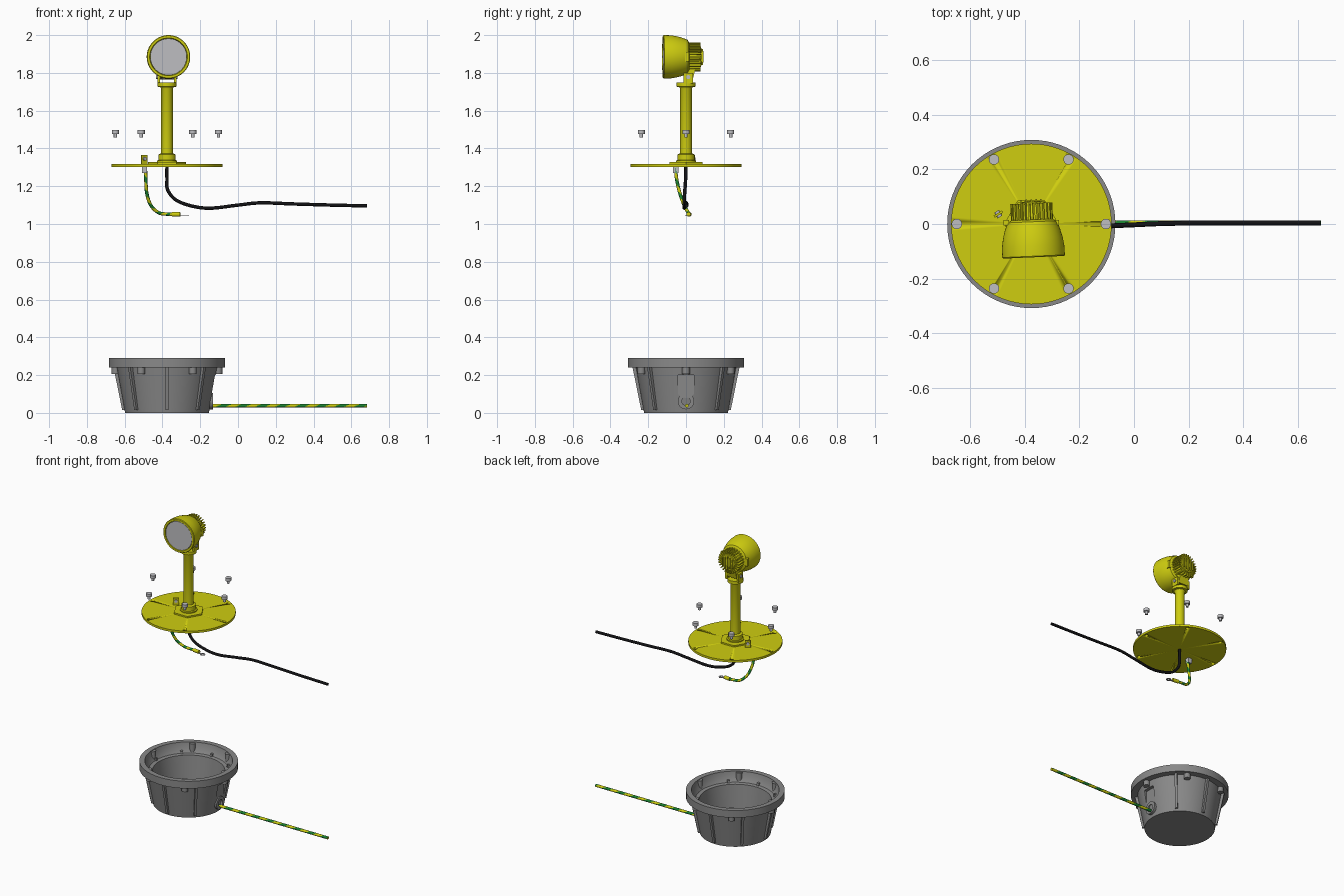
import bpy, bmesh
from math import pi, sin, cos, radians
from mathutils import Vector, Matrix

cube = bpy.data.objects.get("Cube")
if cube:
    bpy.data.objects.remove(cube, do_unlink=True)

AXIS_X = -0.376          # x of the main vertical axis
SCREW_R = 0.273


def material(name, rgb):
    m = bpy.data.materials.new(name)
    m.use_nodes = True
    m.diffuse_color = (*rgb, 1)
    m.node_tree.nodes["Principled BSDF"].inputs["Base Color"].default_value = (*rgb, 1)
    return m


YELLOW = material("yellow paint", (0.62, 0.61, 0.005))
GREY = material("cast grey", (0.25, 0.25, 0.25))
STEEL = material("light steel", (0.52, 0.52, 0.54))
BLACK = material("black rubber", (0.006, 0.006, 0.007))
GREEN = material("wire green", (0.01, 0.22, 0.03))


def finish(bm, name, mats, matrix=None, smooth=True):
    bmesh.ops.recalc_face_normals(bm, faces=bm.faces)
    if matrix:
        bm.transform(matrix)
    me = bpy.data.meshes.new(name)
    bm.to_mesh(me)
    bm.free()
    for m in mats:
        me.materials.append(m)
    ob = bpy.data.objects.new(name, me)
    bpy.context.collection.objects.link(ob)
    if smooth:
        bpy.ops.object.select_all(action="DESELECT")
        ob.select_set(True)
        bpy.context.view_layer.objects.active = ob
        bpy.ops.object.shade_smooth_by_angle(angle=radians(35))
    return ob


def at(x, y, z):
    return Matrix.Translation((x, y, z))


def lathe(name, profile, mat, matrix, segs=64):
    """Spin (radius, height) pairs about z."""
    bm = bmesh.new()
    vs = [bm.verts.new((r, 0, z)) for r, z in profile]
    es = [bm.edges.new(p) for p in zip(vs, vs[1:])]
    if profile[0][0] > 0:
        es.append(bm.edges.new((vs[-1], vs[0])))
    bmesh.ops.spin(bm, geom=vs + es, cent=(0, 0, 0), axis=(0, 0, 1),
                   angle=2 * pi, steps=segs, use_duplicate=False)
    bmesh.ops.remove_doubles(bm, verts=bm.verts, dist=1e-5)
    return finish(bm, name, [mat], matrix)


def rod(name, r, z0, z1, mat, matrix, segs=24):
    return lathe(name, [(0, z0), (r, z0), (r, z1), (0, z1)], mat, matrix, segs)


def box(name, size, mat, matrix):
    bm = bmesh.new()
    bmesh.ops.create_cube(bm, size=1, matrix=Matrix.Diagonal((*size, 1)))
    return finish(bm, name, [mat], matrix, smooth=False)


def cut(target, cutter):
    mod = target.modifiers.new("cut", "BOOLEAN")
    mod.object = cutter
    mod.operation = "DIFFERENCE"
    mod.solver = "EXACT"
    bpy.context.view_layer.objects.active = target
    bpy.ops.object.modifier_apply(modifier=mod.name)
    bpy.data.objects.remove(cutter, do_unlink=True)


def wire(name, points, r, mats, steps=12, sides=12):
    """Round tube along a smooth path; two materials give a spiral stripe."""
    p = [Vector(q) for q in points]
    p = [2 * p[0] - p[1]] + p + [2 * p[-1] - p[-2]]
    path = []
    for a, b, c, d in zip(p, p[1:], p[2:], p[3:]):
        for i in range(steps):
            t = i / steps
            path.append(0.5 * (2 * b + (c - a) * t + (2 * a - 5 * b + 4 * c - d) * t ** 2
                               + (3 * b - a - 3 * c + d) * t ** 3))
    path.append(p[-2])
    bm = bmesh.new()
    rings = []
    for i, q in enumerate(path):
        t = (path[min(i + 1, len(path) - 1)] - path[max(i - 1, 0)]).normalized()
        n = t.cross(Vector((0, 1, 0))).normalized()
        b = t.cross(n)
        rings.append([bm.verts.new(q + r * (n * cos(2 * pi * k / sides) + b * sin(2 * pi * k / sides)))
                      for k in range(sides)])
    for i, (u, v) in enumerate(zip(rings, rings[1:])):
        for k in range(sides):
            j = (k + 1) % sides
            f = bm.faces.new((u[k], u[j], v[j], v[k]))
            if len(mats) > 1 and (i + k) % sides < sides * 0.42:
                f.material_index = 1
    bm.faces.new(rings[0])
    bm.faces.new(rings[-1])
    return finish(bm, name, mats)


AXIS = at(AXIS_X, 0, 0)
screw_spots = [(AXIS_X + SCREW_R * cos(k * pi / 3), SCREW_R * sin(k * pi / 3)) for k in range(6)]

# Buried can: tapered cup with a heavy rim, a stepped mouth and a side notch
can = lathe("base_can", [(0, 0), (0.222, 0), (0.265, 0.24), (0.308, 0.24), (0.308, 0.29),
                         (0.274, 0.29), (0.266, 0.25), (0.25, 0.225), (0.226, 0.222),
                         (0.2, 0.03), (0, 0.03)], GREY, AXIS, 72)
cut(can, box("notch_cutter", (0.1, 0.085, 0.14), GREY, at(AXIS_X + 0.286, 0, 0.13)))

# Conduit hub at the foot of the notch
lathe("conduit_hub", [(0.022, 0), (0.043, 0), (0.043, 0.035), (0.022, 0.035)], GREY,
      at(AXIS_X + 0.208, 0, 0.062) @ Matrix.Rotation(pi / 2, 4, "Y"), 32)

# Tapered outside ribs
for k in range(1, 8):
    bm = bmesh.new()
    outline = [(0.21, 0.015), (0.237, 0.015), (0.283, 0.241), (0.245, 0.241)]
    face = bm.faces.new([bm.verts.new((r, -0.008, z)) for r, z in outline])
    ext = bmesh.ops.extrude_face_region(bm, geom=[face])
    bmesh.ops.translate(bm, vec=(0, 0.016, 0),
                        verts=[v for v in ext["geom"] if isinstance(v, bmesh.types.BMVert)])
    finish(bm, "can_rib", [GREY], AXIS @ Matrix.Rotation(k * pi / 4, 4, "Z"), False)

# Threaded bosses under the rim, and the loose screws above the plate
for x, y in screw_spots:
    rod("screw_boss", 0.02, 0.207, 0.286, GREY, at(x, y, 0))
    lathe("cover_screw", [(0, 1.457), (0.009, 1.457), (0.009, 1.477), (0.019, 1.477),
                          (0.019, 1.497), (0, 1.497)], STEEL, at(x, y, 0), 20)

# Cover plate with screw holes
plate = rod("cover_plate", 0.294, 1.303, 1.318, YELLOW, AXIS, 72)
for x, y in screw_spots:
    cut(plate, rod("hole_cutter", 0.011, 1.28, 1.34, YELLOW, at(x, y, 0), 16))

# Post with hexagonal foot and collars
rod("hex_foot", 0.1, 1.317, 1.328, YELLOW, AXIS, 6)
lathe("post", [(0, 1.32), (0.054, 1.32), (0.054, 1.335), (0.046, 1.338), (0.046, 1.368),
               (0.031, 1.374), (0.031, 1.715), (0.036, 1.725), (0.05, 1.727),
               (0.05, 1.748), (0, 1.748)], YELLOW, AXIS, 40)

# Yoke: two ears, knuckle and pivot bolt
for s in (-1, 1):
    box("yoke_ear", (0.014, 0.05, 0.055), YELLOW, at(AXIS_X + s * 0.044, 0.012, 1.772))
    box("side_ear", (0.02, 0.02, 0.05), YELLOW, at(AXIS_X + s * 0.092, 0.005, 1.885))
box("head_knuckle", (0.072, 0.05, 0.055), YELLOW,
    at(AXIS_X, 0.018, 1.797) @ Matrix.Rotation(radians(-15), 4, "X"))
rod("pivot_bolt", 0.011, -0.057, 0.057, STEEL,
    at(AXIS_X, 0.012, 1.778) @ Matrix.Rotation(pi / 2, 4, "Y"), 16)

# Lamp head, local z pointing out of the lens
HEAD = (at(AXIS_X + 0.003, 0, 1.885) @ Matrix.Rotation(radians(2.5), 4, "Z")
        @ Matrix.Rotation(pi / 2, 4, "X"))
lathe("lamp_bell", [(0, 0.11), (0.097, 0.11), (0.1, 0.122), (0.112, 0.122), (0.115, 0.118),
                    (0.114, 0.08), (0.109, 0.05), (0.101, 0.02), (0.09, -0.008),
                    (0.076, -0.016), (0, -0.016)], YELLOW, HEAD)
rod("lens", 0.0965, 0.108, 0.119, STEEL, HEAD, 64)
lathe("heat_sink_core", [(0, -0.01), (0.063, -0.01), (0.06, -0.06), (0.05, -0.08),
                         (0, -0.086)], YELLOW, HEAD, 40)
for k in range(26):
    box("heat_sink_fin", (0.03, 0.007, 0.062), YELLOW,
        HEAD @ Matrix.Rotation(2 * pi * k / 26, 4, "Z") @ at(0.062, 0, -0.045))
for k in range(-2, 3):
    box("rear_fin", (0.006, 0.085 - 0.012 * abs(k), 0.014), YELLOW, HEAD @ at(k * 0.018, 0, -0.083))

# Earth bracket on the plate and its terminal underneath
tilt = Matrix.Rotation(radians(32), 4, "Z")
box("earth_bracket", (0.036, 0.008, 0.048), YELLOW, at(-0.497, 0.036, 1.34) @ tilt)
rod("bracket_bolt", 0.01, -0.012, 0.012, STEEL,
    at(-0.497, 0.036, 1.345) @ tilt @ Matrix.Rotation(pi / 2, 4, "X"), 16)
box("earth_terminal", (0.028, 0.03, 0.036), STEEL, at(-0.495, -0.055, 1.287))

# Cables and striped earth wires
wire("supply_cable", [(AXIS_X, 0, 1.32), (AXIS_X, -0.002, 1.24), (-0.372, -0.006, 1.18),
                      (-0.325, -0.01, 1.125), (-0.235, -0.01, 1.093), (-0.14, -0.009, 1.084),
                      (0, -0.003, 1.1), (0.12, 0.002, 1.112), (0.3, 0.004, 1.106),
                      (0.5, 0.004, 1.1), (0.683, 0.004, 1.096)], 0.009, [BLACK])
wire("earth_pigtail", [(-0.49, -0.055, 1.3), (-0.488, -0.05, 1.24), (-0.483, -0.033, 1.165),
                       (-0.462, -0.01, 1.1), (-0.42, 0.012, 1.06), (-0.37, 0.018, 1.052),
                       (-0.34, 0.017, 1.051)], 0.009, [YELLOW, GREEN])
wire("earth_wire", [(AXIS_X + 0.19 + 0.087 * k, 0.004, 0.038) for k in range(11)],
     0.0095, [YELLOW, GREEN], steps=10)

# Crimp sleeve and ring lug at the end of the pigtail
turn = Matrix.Rotation(radians(-6), 4, "Z")
rod("crimp_sleeve", 0.012, 0, 0.042, YELLOW,
    at(-0.348, 0.018, 1.051) @ turn @ Matrix.Rotation(pi / 2, 4, "Y"), 16)
box("lug_tongue", (0.025, 0.012, 0.004), STEEL, at(-0.3, 0.012, 1.044) @ turn)
lathe("ring_lug", [(0.007, 0), (0.016, 0), (0.016, 0.004), (0.007, 0.004)], STEEL,
      at(-0.276, 0.01, 1.042), 24)
